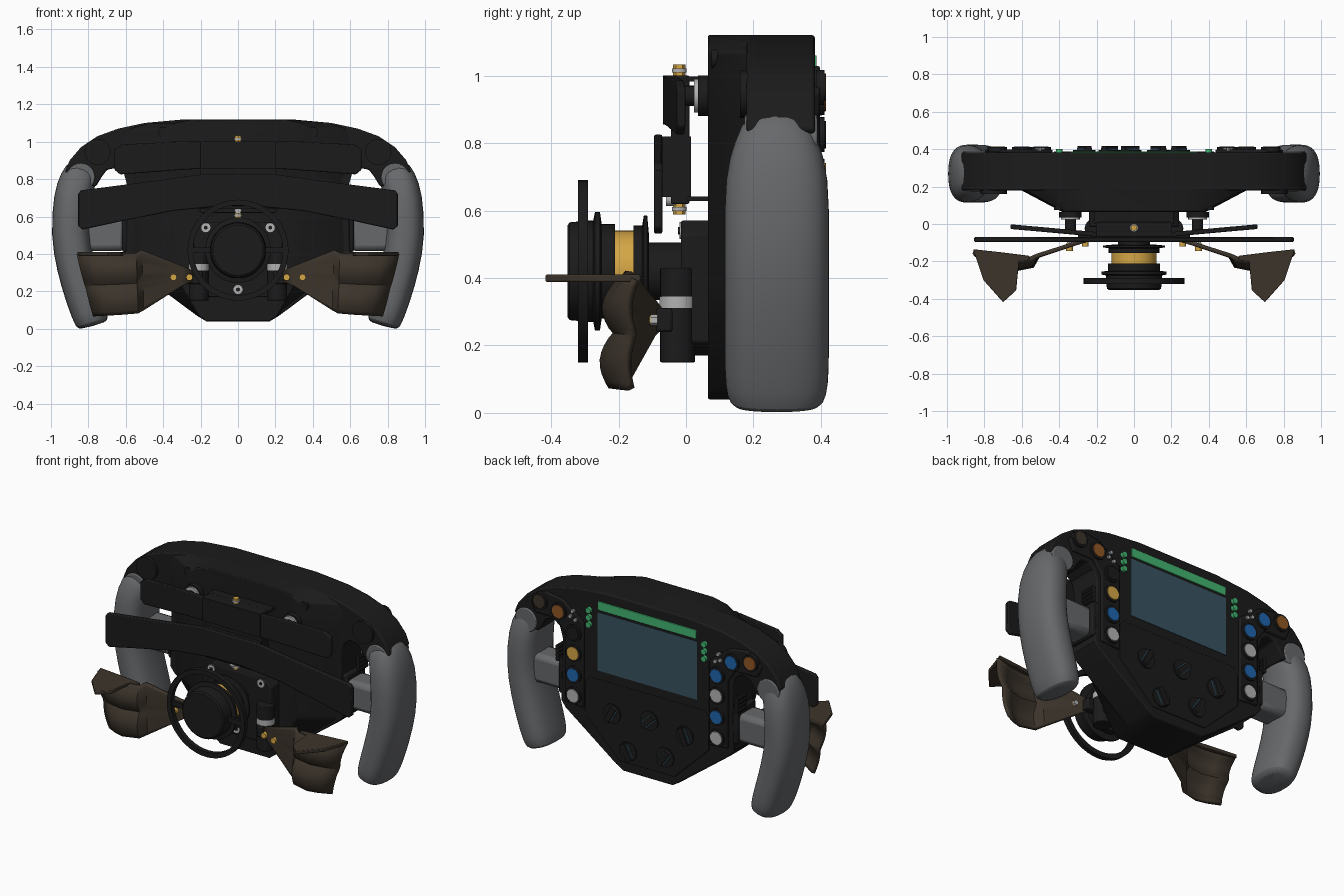
import bpy, bmesh, math
from mathutils import Matrix, Vector

old = bpy.data.objects.get("Cube")
if old:
    bpy.data.objects.remove(old, do_unlink=True)


def material(name, r, g, b):
    m = bpy.data.materials.new(name)
    m.use_nodes = True
    m.diffuse_color = (r, g, b, 1)
    m.node_tree.nodes["Principled BSDF"].inputs["Base Color"].default_value = (r, g, b, 1)
    return m


BLACK = material("matte black", .011, .011, .011)
GREY = material("grip grey", .135, .14, .147)
BROWN = material("dark brown", .045, .034, .024)
GOLD = material("gold", .66, .38, .06)
SCREEN = material("screen blue", .04, .085, .118)
GREEN = material("light green", .055, .45, .16)
BLUE = material("button blue", .014, .13, .42)
SILVER = material("silver", .45, .45, .45)
ORANGE = material("burnt orange", .28, .095, .017)


def finish(name, bm, mat, mirror=False, bevel=0):
    bmesh.ops.recalc_face_normals(bm, faces=bm.faces)
    me = bpy.data.meshes.new(name)
    bm.to_mesh(me)
    bm.free()
    me.materials.append(mat)
    me.shade_smooth()
    me.set_sharp_from_angle(angle=math.radians(35))
    ob = bpy.data.objects.new(name, me)
    bpy.context.collection.objects.link(ob)
    if bevel:
        b = ob.modifiers.new("bevel", 'BEVEL')
        b.width, b.segments, b.limit_method = bevel, 2, 'ANGLE'
        b.angle_limit = math.radians(40)
    if mirror:
        ob.modifiers.new("mirror", 'MIRROR').use_mirror_merge = False
    return ob


def prism(name, pts, lo, hi, mat, axis='y', mirror=False, bevel=0, taper=None, lean=None):
    """Extrude an outline; taper reshapes the low end, lean slides it by x."""
    bm = bmesh.new()
    rings = []
    for c in (lo, hi):
        ring = []
        for a, b in pts:
            d = c + lean(a) if lean else c
            if taper and c == lo:
                a, b = taper(a, b)
            ring.append(bm.verts.new((a, d, b) if axis == 'y' else (a, b, d)))
        bm.faces.new(ring)
        rings.append(ring)
    for i in range(len(pts)):
        j = (i + 1) % len(pts)
        bm.faces.new((rings[0][i], rings[0][j], rings[1][j], rings[1][i]))
    return finish(name, bm, mat, mirror, bevel)


def symmetric(half):
    return half + [(-x, z) for x, z in reversed(half)]


def box(name, x0, x1, y0, y1, z0, z1, mat, mirror=False, bevel=0):
    return prism(name, [(x0, z0), (x1, z0), (x1, z1), (x0, z1)], y0, y1, mat,
                 mirror=mirror, bevel=bevel)


def cyl(name, x, y, z, r, depth, mat, axis='y', sides=24, mirror=False, bevel=0):
    bm = bmesh.new()
    rot = Matrix.Rotation(math.pi / 2, 4, 'X') if axis == 'y' else Matrix()
    bmesh.ops.create_cone(bm, cap_ends=True, segments=sides, radius1=r, radius2=r,
                          depth=depth, matrix=Matrix.Translation((x, y, z)) @ rot)
    return finish(name, bm, mat, mirror, bevel)


def lathe(name, profile, mat, cz=.42, steps=48):
    """Spin a closed (radius, y) profile about the hub axis."""
    bm = bmesh.new()
    rings = [[bm.verts.new((r * math.cos(math.tau * k / steps), y,
                            cz + r * math.sin(math.tau * k / steps))) for r, y in profile]
             for k in range(steps)]
    n = len(profile)
    for k in range(steps):
        a, b = rings[k], rings[(k + 1) % steps]
        for i in range(n):
            j = (i + 1) % n
            bm.faces.new((a[i], a[j], b[j], b[i]))
    return finish(name, bm, mat)


# Main housing with the horns that carry the grips
prism("housing", symmetric([
    (.28, 1.12), (.5, 1.1), (.64, 1.07), (.75, 1.03), (.84, .97), (.9, .9), (.925, .84),
    (.86, .78), (.76, .76), (.73, .81), (.7, .85), (.65, .86), (.61, .83), (.59, .76),
    (.6, .37), (.57, .33), (.22, .07), (.17, .04)]), .18, .382, BLACK, bevel=.008)
prism("housing_bulge", symmetric([
    (.28, 1.12), (.5, 1.1), (.61, 1.07), (.64, 1.0), (.63, .87), (.59, .8),
    (.6, .37), (.57, .33), (.22, .07), (.17, .04)]), .065, .2, BLACK, bevel=.005,
    taper=lambda x, z: (math.copysign(.2 + (abs(x) - .2) * .42, x) if abs(x) > .2 else x, z))
cyl("horn_boss", .75, .175, .945, .07, .03, BLACK, mirror=True)
cyl("housing_plug", .4, .1, 1.05, .028, .05, BLACK, mirror=True)

# Hand grips lofted from rounded sections
sections = [(.82, .885, .08, .094), (.855, .8, .1, .126), (.885, .71, .104, .157),
            (.899, .5, .104, .157), (.868, .33, .104, .157), (.825, .18, .102, .157),
            (.793, .078, .097, .155), (.778, .03, .09, .142), (.774, .015, .068, .115)]
bm = bmesh.new()
loops = []
for i, (cx, cz, hw, hy) in enumerate(sections):
    p, q = sections[max(i - 1, 0)], sections[min(i + 1, len(sections) - 1)]
    t = Vector((q[0] - p[0], q[1] - p[1])).normalized()
    ring = []
    for k in range(20):
        a = math.tau * k / 20
        u = math.copysign(abs(math.cos(a)) ** .8, math.cos(a)) * hw
        v = math.copysign(abs(math.sin(a)) ** .8, math.sin(a)) * hy
        ring.append(bm.verts.new((cx - t.y * u, .269 + v, cz + t.x * u)))
    loops.append(ring)
for a, b in zip(loops, loops[1:]):
    for k in range(20):
        bm.faces.new((a[k], a[k - 1], b[k - 1], b[k]))
bm.faces.new(loops[0])
bm.faces.new(loops[-1])
grip = finish("grip", bm, GREY, mirror=True)
grip.modifiers.new("smooth", 'SUBSURF').levels = 1
grip.modifiers["smooth"].render_levels = 1
cyl("thumb_rest", .84, .282, .81, .075, .216, GREY, mirror=True, bevel=.006)
box("grip_spoke", .6, .84, .2, .36, .415, .595, GREY, True, .03)
box("spoke_socket", .57, .62, .19, .38, .41, .63, BLACK, True, .012)
for k in range(4):
    cyl("thumb_wheel_rib", .62, .345, .625 + k * .025, .014, .09, BLACK, sides=10, mirror=True)

# Screen, shift lights and raised rear panels
box("screen", -.345, .345, .375, .385, .625, .99, SCREEN)
box("shift_light_strip", -.34, .34, .375, .387, 1.005, 1.06, GREEN, bevel=.003)
prism("lower_panel", symmetric([(.4, .57), (.43, .53), (.43, .33), (.19, .1)]),
      .375, .387, BLACK, bevel=.004)
prism("button_panel", [(.435, .37), (.565, .38), (.565, .8), (.62, .88), (.77, .88), (.8, .95),
                       (.7, 1.03), (.58, 1.01), (.435, .9)],
      .375, .398, BLACK, mirror=True, bevel=.008)
for z in (.99, .945, .9):
    cyl("side_light", .4, .389, z, .018, .024, GREEN, sides=12, mirror=True)
for x, z in ((.505, .96), (.485, .91), (.52, .925)):
    cyl("pin_switch", x, .4, z, .011, .02, SILVER, sides=10, mirror=True)

# Push buttons: collar and coloured cap
buttons = [(.73, .965, BROWN, ORANGE), (.6, .935, ORANGE, BLUE), (.497, .825, BLACK, BLUE),
           (.497, .7, GOLD, SILVER), (.497, .565, BLUE, BLUE), (.497, .435, SILVER, SILVER)]
for x, z, left, right in buttons:
    for side, mat in ((1, left), (-1, right)):
        cyl("button_collar", side * x, .398, z, .052, .026, BLACK)
        cyl("button_cap", side * x, .403, z, .041, .024, mat, bevel=.002)

# Rotary selectors: light block topped by a narrow black pointer
for x, z, turn in ((.24, .385, .5), (-.265, .38, -.4), (-.02, .41, .8),
                   (.13, .175, -.5), (-.13, .21, .6)):
    cyl("selector_base", x, .385, z, .06, .02, BLACK)
    c, s = math.cos(turn), math.sin(turn)
    for name, w, h, top, mat in (("selector_light", .024, .046, .405, SCREEN),
                                 ("selector_pointer", .017, .054, .418, BLACK)):
        prism(name, [(x + a * w * c - b * h * s, z + a * w * s + b * h * c)
                     for a, b in ((-1, -1), (1, -1), (1, 1), (-1, 1))], .38, top, mat)

# Shift paddles and their carrier
box("upper_paddle_centre", -.2, .2, -.068, -.043, .855, 1.0, BLACK)
prism("upper_paddle", [(.2, 1.0), (.35, 1.0), (.62, .985), (.66, .96), (.66, .85),
                       (.63, .825), (.3, .85), (.2, .855)], -.068, -.043, BLACK,
      mirror=True, bevel=.005, lean=lambda x: .09 * (x - .2))
prism("lower_paddle", symmetric([(.12, .825), (.2, .825), (.45, .79), (.84, .74), (.855, .72),
                                 (.855, .55), (.83, .53), (.6, .58), (.35, .63), (.1, .655)]),
      -.095, -.07, BLACK, bevel=.006)
box("paddle_carrier", -.2, .2, -.045, .01, .62, 1.0, BLACK, bevel=.004)
box("lower_paddle_link", -.2, .2, -.075, .015, .64, .82, BLACK)
for z in (.635, .99):
    box("carrier_shelf", -.21, .21, 0, .08, z - .007, z + .007, BLACK)
for z in (.605, 1.015):
    cyl("carrier_bolt", 0, -.02, z, .018, .035, GOLD, axis='z', sides=6)
    cyl("carrier_washer", 0, -.02, z, .022, .012, SILVER, axis='z', sides=16)
for y, r, d, mat in ((.05, .06, .03, BLACK), (.03, .05, .012, SILVER), (0, .03, .09, BLACK)):
    cyl("paddle_pivot", .34, y, .94, r, d, mat, mirror=True)

# Quick release hub
prism("hub_plate", symmetric([(.19, .57), (.24, .53), (.24, .21), (.18, .17)]),
      -.015, .08, BLACK, bevel=.006)
lathe("hub_neck", [(.001, .02), (.085, .02), (.085, -.11), (.11, -.11), (.165, -.115),
                   (.165, -.125), (.135, -.13), (.135, -.155), (.001, -.155)], BLACK)
lathe("hub_gold_ring", [(.05, -.15), (.12, -.15), (.12, -.215), (.05, -.215)], GOLD)
lathe("hub_cap", [(.001, -.21), (.14, -.21), (.14, -.25), (.175, -.255), (.175, -.27),
                  (.15, -.275), (.15, -.29), (.145, -.345), (.135, -.352), (.001, -.352)], BLACK)
lathe("release_ring", [(.24, -.29), (.27, -.29), (.27, -.32), (.24, -.32)], BLACK)
box("release_ring_tab", .13, .25, -.315, -.295, .405, .435, BLACK, mirror=True)
for a in (35, 145, 270):
    x, z = .21 * math.cos(math.radians(a)), .42 + .21 * math.sin(math.radians(a))
    cyl("hub_bolt", x, -.012, z, .025, .016, SILVER, sides=12)
    cyl("hub_bolt_socket", x, -.02, z, .011, .006, BLACK, sides=6)
cyl("carrier_front_bolt", 0, -.045, .632, .018, .03, SILVER, sides=12)

# Clutch sensors
cyl("clutch_sensor", .21, -.025, .29, .052, .28, BLACK, axis='z', mirror=True, bevel=.004)
cyl("clutch_sensor_band", .21, -.025, .328, .054, .035, SILVER, axis='z', mirror=True)

# Clutch paddles: scalloped finger plates on tapering arms
stations = [(.24, .31, .25, .25, -.08, 0), (.3, .335, .3, .23, -.1, 0),
            (.52, .42, .51, .1, -.17, 0), (.55, .4, .54, .085, -.175, .055),
            (.66, .395, .64, .078, -.182, .07), (.77, .395, .7, .075, -.165, .065),
            (.86, .395, .77, .07, -.145, .03)]
bm = bmesh.new()
grid = []
for xt, zt, xb, zb, y, bump in stations:
    col = []
    for k in range(17):
        t = k / 16
        lobe = .15 + .4 * t + (.45 if t > .5 else .55) * abs(math.sin(math.tau * t))
        col.append(bm.verts.new((xt + (xb - xt) * t, y - bump * lobe, zt + (zb - zt) * t)))
    grid.append(col)
for a, b in zip(grid, grid[1:]):
    for k in range(16):
        bm.faces.new((a[k], a[k + 1], b[k + 1], b[k]))
paddle = finish("clutch_paddle", bm, BROWN, mirror=True)
solid = paddle.modifiers.new("thickness", 'SOLIDIFY')
solid.thickness, solid.offset = .022, 0
prism("clutch_paddle_flange", [(.86, -.135), (.805, -.3), (.7, -.418), (.63, -.355),
                               (.615, -.2), (.56, -.195), (.56, -.17), (.72, -.15)],
      .388, .41, BROWN, axis='z', mirror=True, bevel=.004)
box("clutch_arm_mount", .19, .3, -.09, -.04, .24, .31, BLACK, mirror=True, bevel=.008)
for x, y in ((.26, -.1), (.345, -.125)):
    cyl("clutch_bolt", x, y, .275, .018, .04, GOLD, sides=12, mirror=True)
    cyl("clutch_nut", x, y + .03, .275, .016, .02, SILVER, sides=6, mirror=True)
